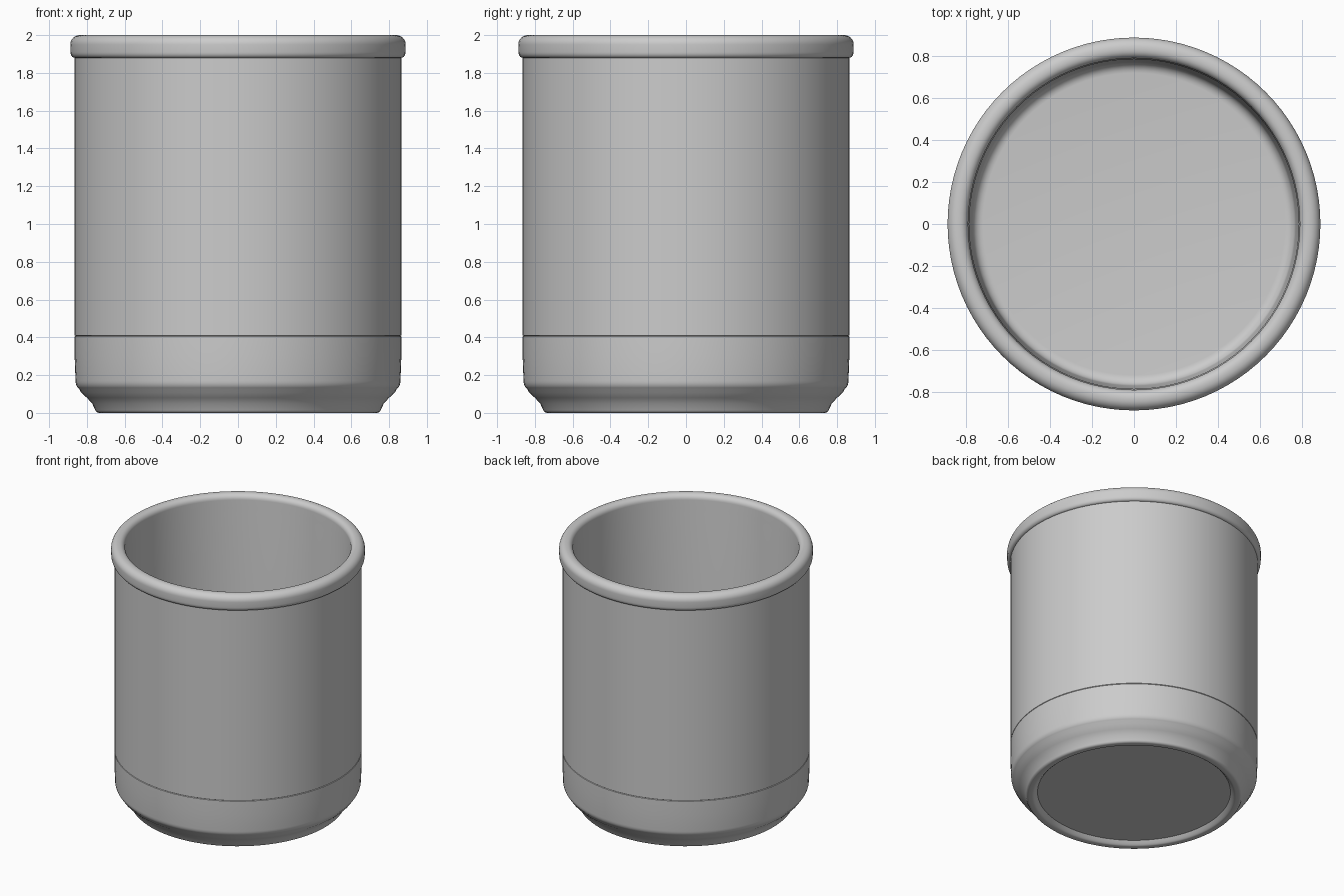
import bpy
import bmesh
import math

cube = bpy.data.objects.get("Cube")
if cube:
    bpy.data.objects.remove(cube, do_unlink=True)

SEGMENTS = 96

# Single grey finish
grey = bpy.data.materials.new("Plain grey")
grey.use_nodes = True
colour = (0.6, 0.6, 0.6, 1)
grey.diffuse_color = colour
grey.node_tree.nodes["Principled BSDF"].inputs["Base Color"].default_value = colour


def arc(cx, cz, rx, rz, start, end, steps=6):
    """Points of an elliptical arc in the profile plane, angles in degrees."""
    points = []
    for i in range(steps + 1):
        a = math.radians(start + (end - start) * i / steps)
        points.append((cx + rx * math.cos(a), cz + rz * math.sin(a)))
    return points


def lathe(name, profile):
    """Spin a profile of (radius, height) points around the vertical axis."""
    bm = bmesh.new()
    verts = [bm.verts.new((r, 0, z)) for r, z in profile]
    edges = [bm.edges.new(pair) for pair in zip(verts, verts[1:])]
    bmesh.ops.spin(bm, geom=verts + edges, cent=(0, 0, 0), axis=(0, 0, 1),
                   angle=math.tau, steps=SEGMENTS, use_merge=False)
    bmesh.ops.remove_doubles(bm, verts=bm.verts, dist=0.0002)
    bmesh.ops.recalc_face_normals(bm, faces=bm.faces)
    mesh = bpy.data.meshes.new(name)
    bm.to_mesh(mesh)
    bm.free()
    mesh.materials.append(grey)
    obj = bpy.data.objects.new(name, mesh)
    bpy.context.collection.objects.link(obj)
    bpy.ops.object.select_all(action='DESELECT')
    obj.select_set(True)
    bpy.context.view_layer.objects.active = obj
    bpy.ops.object.shade_smooth_by_angle(angle=math.radians(35))
    return obj


# Recessed underside and rounded foot ring
profile = [(0, 0.03), (0.675, 0.03), (0.69, 0.012)]
profile += arc(0.715, 0.012, 0.02, 0.012, 210, 270, 3)
profile += arc(0.735, 0.022, 0.022, 0.022, 270, 340, 4)
# Concave flare from the foot, then the rounded shoulder
profile += [(0.772, 0.05), (0.80, 0.08), (0.83, 0.107)]
profile += arc(0.822, 0.17, 0.038, 0.05, -60, 0, 5)
# Lower band, fine seam groove and straight wall
profile += [(0.865, 0.30), (0.865, 0.405), (0.861, 0.408), (0.865, 0.411)]
profile += [(0.865, 1.87)]
# Rolled rim
profile += arc(0.865, 1.91, 0.022, 0.03, -90, 0, 5)
profile += arc(0.837, 1.95, 0.051, 0.05, 0, 90, 8)
profile += arc(0.83, 1.96, 0.04, 0.04, 90, 180, 6)
# Inner wall, tapering to a rounded floor
profile += [(0.79, 1.90), (0.785, 1.86), (0.78, 0.30)]
profile += arc(0.72, 0.18, 0.05, 0.05, 0, -90, 6)
profile += [(0, 0.13)]

lathe("cup_body", profile)
